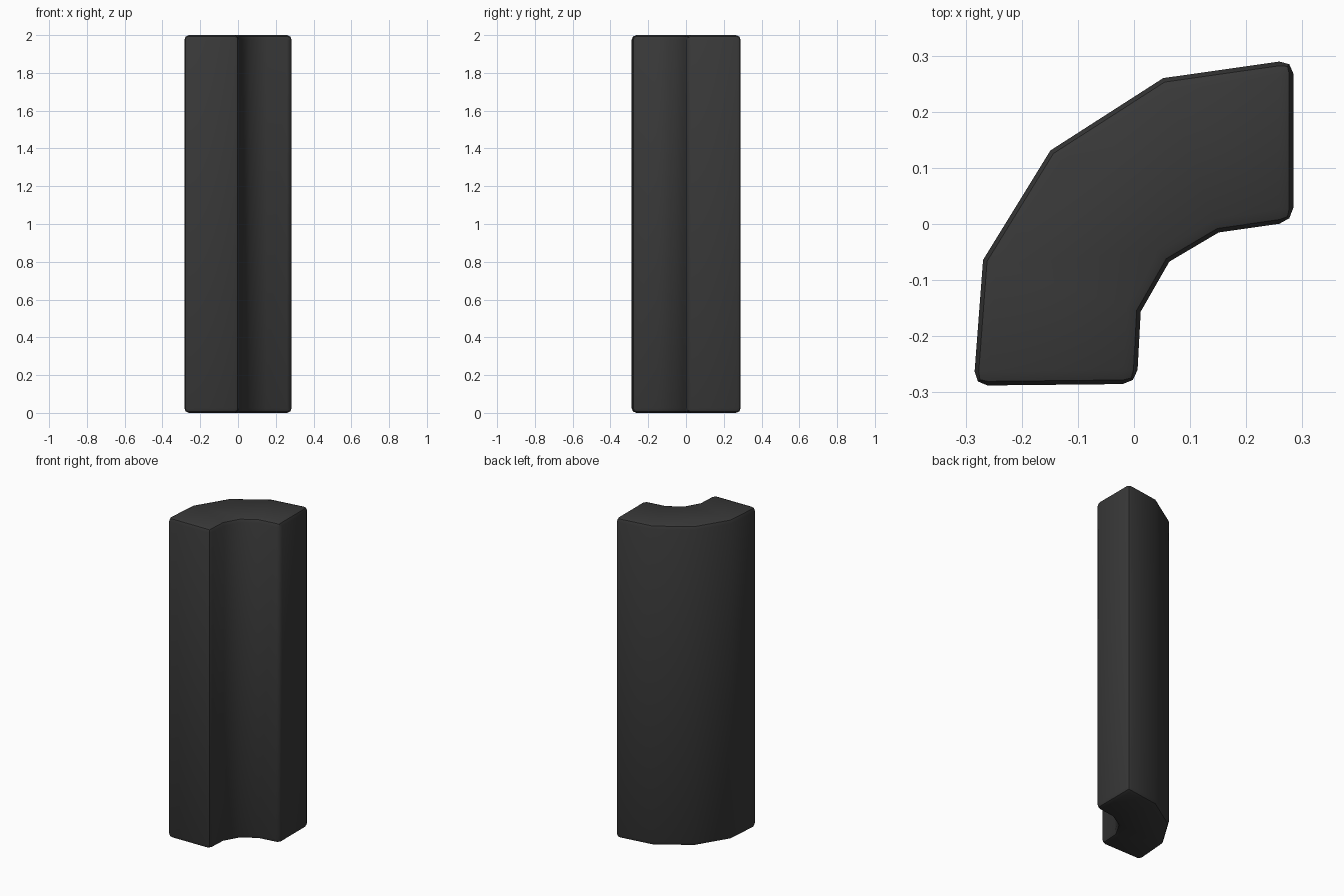
import bpy, bmesh
from math import radians

if "Cube" in bpy.data.objects:
    bpy.data.objects.remove(bpy.data.objects["Cube"])

HEIGHT = 2.0

# Curved cross-section: outer arc, then inner arc
profile = [
    (0.284, 0.293), (0.052, 0.260), (-0.149, 0.131), (-0.269, -0.064),
    (-0.286, -0.288), (0.005, -0.285), (0.012, -0.156), (0.063, -0.067),
    (0.151, -0.015), (0.284, 0.004),
]

# Extrude the section into a post
bm = bmesh.new()
base = bm.faces.new([bm.verts.new((x, y, 0)) for x, y in profile])
top = bmesh.ops.extrude_face_region(bm, geom=[base])["geom"]
bmesh.ops.translate(bm, vec=(0, 0, HEIGHT),
                    verts=[v for v in top if isinstance(v, bmesh.types.BMVert)])
bmesh.ops.recalc_face_normals(bm, faces=bm.faces)
mesh = bpy.data.meshes.new("curved_post")
bm.to_mesh(mesh)
bm.free()
post = bpy.data.objects.new("curved_post", mesh)
bpy.context.collection.objects.link(post)

# Rounded rims and end corners; the arc facets stay unbevelled
bevel = post.modifiers.new("rounded_edges", "BEVEL")
bevel.width = 0.025
bevel.segments = 2
bevel.limit_method = "ANGLE"
bevel.angle_limit = radians(40)

bpy.context.view_layer.objects.active = post
post.select_set(True)
bpy.ops.object.modifier_apply(modifier=bevel.name)
bpy.ops.object.shade_smooth_by_angle(angle=radians(40))

# Dark finish
dark = bpy.data.materials.new("dark_grey")
dark.diffuse_color = (0.04, 0.04, 0.04, 1)
dark.use_nodes = True
dark.node_tree.nodes["Principled BSDF"].inputs["Base Color"].default_value = dark.diffuse_color
post.data.materials.append(dark)
